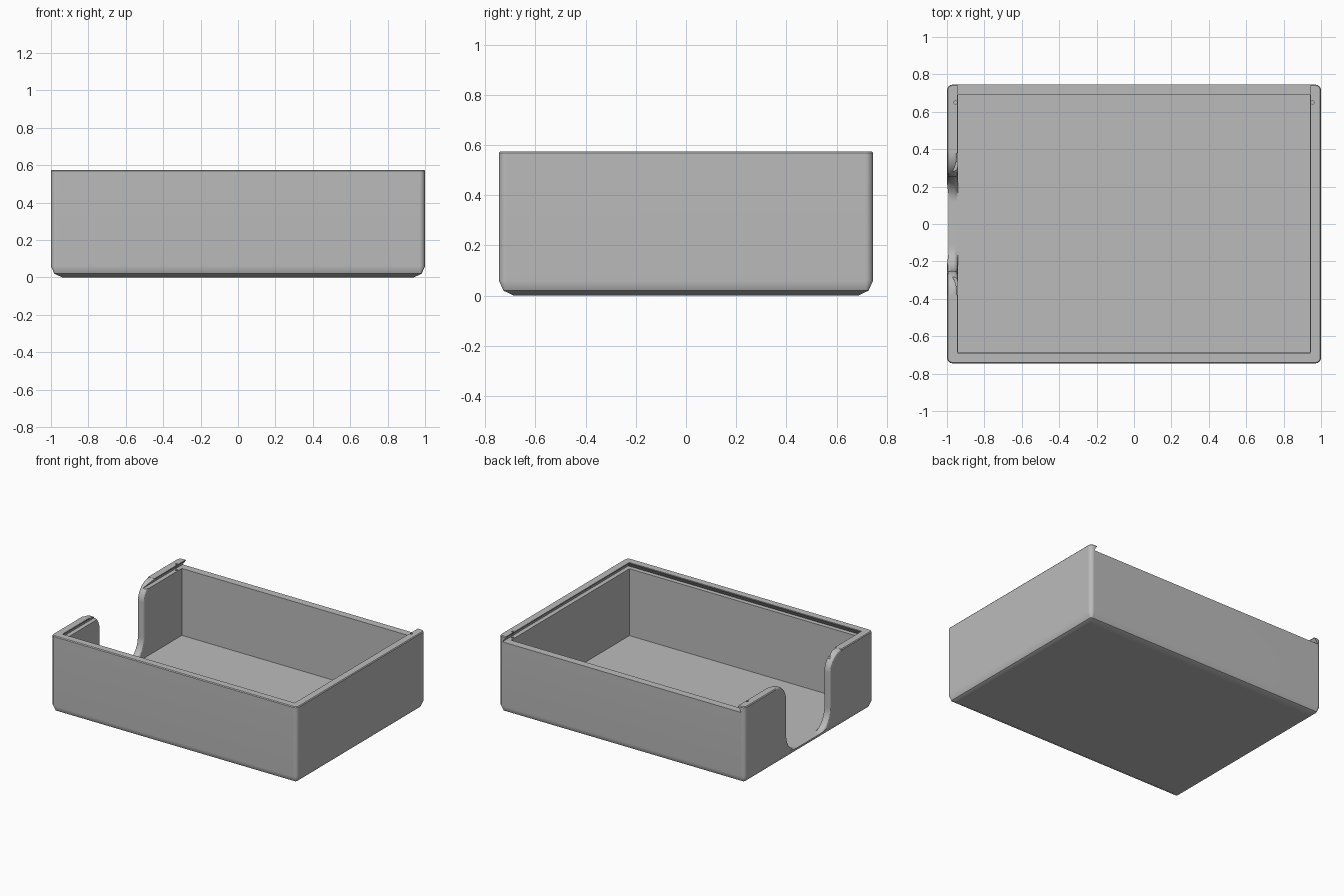
import bpy, bmesh, math

if "Cube" in bpy.data.objects:
    bpy.data.objects.remove(bpy.data.objects["Cube"])

HX, HY, TOP = 1.0, 0.745, 0.575
FLOOR, LEDGE = 0.04, 0.532

grey = bpy.data.materials.new("light grey")
grey.use_nodes = True
grey.diffuse_color = (0.5, 0.5, 0.5, 1)
grey.node_tree.nodes["Principled BSDF"].inputs["Base Color"].default_value = grey.diffuse_color


def loft(name, rings):
    """Skin a closed solid through rings with equal point counts."""
    bm = bmesh.new()
    rows = [[bm.verts.new(p) for p in ring] for ring in rings]
    n = len(rows[0])
    for a, b in zip(rows, rows[1:]):
        for i in range(n):
            j = (i + 1) % n
            bm.faces.new((a[i], a[j], b[j], b[i]))
    bm.faces.new(rows[0])
    bm.faces.new(rows[-1])
    bmesh.ops.recalc_face_normals(bm, faces=bm.faces)
    mesh = bpy.data.meshes.new(name)
    bm.to_mesh(mesh)
    bm.free()
    obj = bpy.data.objects.new(name, mesh)
    bpy.context.collection.objects.link(obj)
    mesh.materials.append(grey)
    return obj


def rounded_ring(inset, z, steps=6):
    r = max(0.03 - inset, 0.008)
    cx, cy = HX - inset - r, HY - inset - r
    ring = []
    for q, (sx, sy) in enumerate(((1, 1), (-1, 1), (-1, -1), (1, -1))):
        for k in range(steps + 1):
            a = (q + k / steps) * math.pi / 2
            ring.append((sx * cx + r * math.cos(a), sy * cy + r * math.sin(a), z))
    return ring


def rect_ring(x, y0, y1, z):
    return [(-x, y0, z), (x, y0, z), (x, y1, z), (-x, y1, z)]


def cut(body, cutter):
    cutter.hide_render = True
    mod = body.modifiers.new("cut", "BOOLEAN")
    mod.operation, mod.solver, mod.object = "DIFFERENCE", "EXACT", cutter
    bpy.context.view_layer.objects.active = body
    bpy.ops.object.modifier_apply(modifier=mod.name)
    bpy.data.objects.remove(cutter)


# Outer shell with softened corners and base
box = loft("box", [rounded_ring(i, z) for i, z in
                   ((0.06, 0), (0.018, 0.02), (0, 0.06), (0, 0.569), (0.005, TOP))])

# Inner cavity
cut(box, loft("cavity_cutter", [rect_ring(0.94, -0.685, 0.69, z) for z in (FLOOR, 0.7)]))

# Dovetail lid channel, open at the back
cut(box, loft("channel_cutter", [rect_ring(0.972, -0.717, 0.9, LEDGE),
                                 rect_ring(0.945, -0.69, 0.9, TOP - 0.006),
                                 rect_ring(0.945, -0.69, 0.9, 0.7)]))

# Small latch holes near the open end
for side in (-1, 1):
    hole = [(side * 0.955 + 0.009 * math.cos(k * math.pi / 6),
             0.65 + 0.009 * math.sin(k * math.pi / 6)) for k in range(12)]
    cut(box, loft("latch_cutter", [[(x, y, z) for x, y in hole] for z in (LEDGE - 0.015, 0.7)]))


# Finger notch outline: flared at the top, rounded at the bottom
def notch_half(steps=10):
    pts = []
    for k in range(steps + 1):
        a = k / steps * math.pi / 2
        pts.append((0.12 + 0.13 * math.sin(a), 0.19 - 0.148 * math.cos(a),
                    math.sin(a), -math.cos(a)))
    for k in range(steps + 1):
        a = k / steps * math.pi / 2
        pts.append((0.38 - 0.13 * math.cos(a), 0.445 + 0.13 * math.sin(a),
                    math.cos(a), -math.sin(a)))
    pts.append((0.38, 0.7, 1, 0))
    return pts


def notch_ring(x, grow):
    half = [(y + grow * ny, max(z + grow * nz, FLOOR + 0.002))
            for y, z, ny, nz in notch_half()]
    return [(x, y, z) for y, z in half] + [(x, -y, z) for y, z in reversed(half)]


R = 0.022
rings = [notch_ring(-1.05, R)]
angles = [k / 6 * math.pi / 2 for k in range(7)]
rings += [notch_ring(-1 + R * math.sin(a), R * (1 - math.sin(math.acos(1 - math.sin(a)))))
          for a in angles]
rings += [notch_ring(-0.94 - R * math.sin(a), R * (1 - math.sin(math.acos(1 - math.sin(a)))))
          for a in reversed(angles)]
rings.append(notch_ring(-0.925, R))
cut(box, loft("notch_cutter", rings))

# Shading
bpy.ops.object.select_all(action="DESELECT")
box.select_set(True)
bpy.context.view_layer.objects.active = box
bpy.ops.object.shade_smooth_by_angle(angle=math.radians(30))
normals = box.modifiers.new("face_normals", "WEIGHTED_NORMAL")
normals.keep_sharp = True
